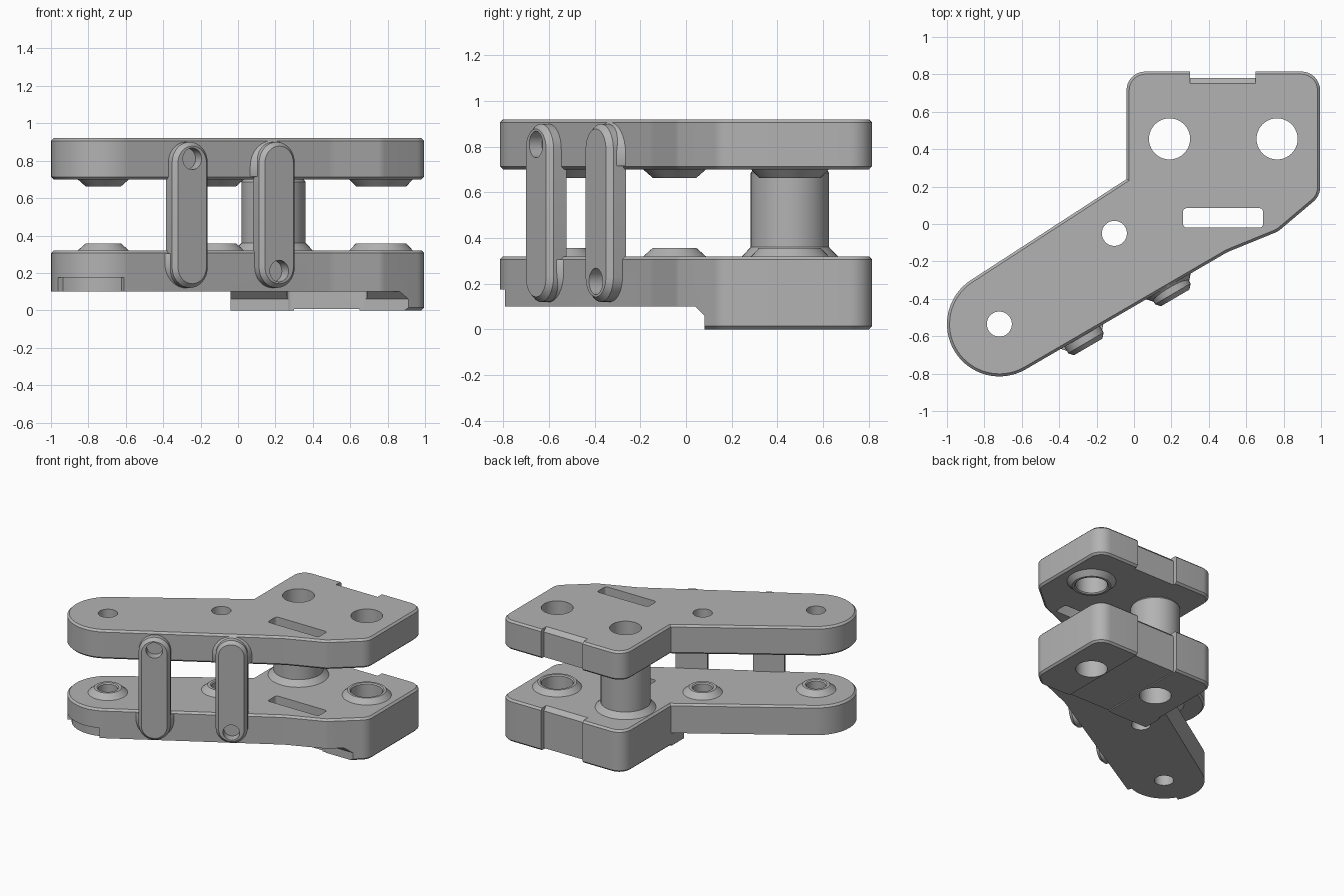
import bpy
import bmesh
from math import cos, sin, tan, pi, radians
from mathutils import Vector

if "Cube" in bpy.data.objects:
    bpy.data.objects.remove(bpy.data.objects["Cube"])

grey = bpy.data.materials.new("plain_grey")
grey.use_nodes = True
grey.diffuse_color = (0.45, 0.45, 0.45, 1)
grey.node_tree.nodes["Principled BSDF"].inputs["Base Color"].default_value = (0.45, 0.45, 0.45, 1)

LOW, HIGH = (0.0, 0.32), (0.70, 0.92)
MID = 0.51                       # the two plates mirror about this height
END = Vector((-0.72, -0.535))    # centre of the rounded arm end
END_R = 0.28
SLOPE = radians(30.3)            # direction of the arm's front edge


def loft(name, rings, cap=True):
    """Skin a series of closed rings; without caps the series closes on itself."""
    bm = bmesh.new()
    loops = [[bm.verts.new(p) for p in ring] for ring in rings]
    pairs = list(zip(loops, loops[1:]))
    if not cap:
        pairs.append((loops[-1], loops[0]))
    for a, b in pairs:
        for i in range(len(a)):
            j = (i + 1) % len(a)
            bm.faces.new((a[i], a[j], b[j], b[i]))
    if cap:
        bm.faces.new(loops[0])
        bm.faces.new(loops[-1])
    bmesh.ops.recalc_face_normals(bm, faces=bm.faces)
    mesh = bpy.data.meshes.new(name)
    bm.to_mesh(mesh)
    bm.free()
    mesh.materials.append(grey)
    obj = bpy.data.objects.new(name, mesh)
    bpy.context.collection.objects.link(obj)
    return obj


def prism(name, points, lo, hi, axis="z"):
    place = (lambda p, h: (p[0], p[1], h)) if axis == "z" else (lambda p, h: (h, p[0], p[1]))
    return loft(name, [[place(p, h) for p in points] for h in (lo, hi)])


def arc(centre, r, start, stop, steps):
    angles = [radians(start + (stop - start) * i / steps) for i in range(steps + 1)]
    return [(centre[0] + r * cos(a), centre[1] + r * sin(a)) for a in angles]


def circle(centre, r, n=40):
    return arc(centre, r, 0, 360, n)[:-1]


def fillet(before, corner, after, r, steps=8):
    """Round one corner of an outline."""
    c = Vector(corner)
    u = (Vector(before) - c).normalized()
    v = (Vector(after) - c).normalized()
    half = u.angle(v) / 2
    centre = c + (u + v).normalized() * r / sin(half)
    a, b = c + u * r / tan(half) - centre, c + v * r / tan(half) - centre
    turn = a.angle(b)
    return [tuple(centre + (a * sin((1 - i / steps) * turn) + b * sin(i / steps * turn)) / sin(turn))
            for i in range(steps + 1)]


def ring(name, centre, profile):
    """Lathe a closed (radius, height) profile about a vertical axis."""
    obj = loft(name, [[(x, y, z) for x, y in circle(centre, r)] for r, z in profile], cap=False)
    return finish(obj)


def finish(obj, cutters=()):
    """Apply modifiers and cuts, then smooth the rounded faces."""
    for c in cutters:
        mod = obj.modifiers.new("cut", "BOOLEAN")
        mod.operation, mod.solver, mod.object = "DIFFERENCE", "EXACT", c
    bpy.ops.object.select_all(action="DESELECT")
    obj.select_set(True)
    bpy.context.view_layer.objects.active = obj
    for mod in list(obj.modifiers):
        bpy.ops.object.modifier_apply(modifier=mod.name)
    bpy.ops.object.shade_smooth_by_angle(angle=radians(28))
    for c in cutters:
        bpy.data.objects.remove(c)
    return obj


# Shared plate outline: rounded arm end, then the squarer block
corners = [((0.5, -0.15), 0.3), ((0.77, -0.04), 0.12), ((0.995, 0.15), 0.1),
           ((0.995, 0.815), 0.1), ((-0.04, 0.815), 0.1)]
elbow = (-0.04, 0.24)
outline = arc(END, END_R, 123, 300.3, 32)
track = [outline[-1]] + [c for c, _ in corners] + [elbow]
for i, (c, r) in enumerate(corners):
    outline += fillet(track[i], c, track[i + 2], r)
outline.append(elbow)

big_holes = [(0.19, 0.455), (0.765, 0.455)]
small_holes = [(-0.105, -0.05), tuple(END)]
slot = []
rect = [(0.262, -0.02), (0.69, -0.02), (0.69, 0.085), (0.262, 0.085)]
for i in range(4):
    slot += fillet(rect[i - 1], rect[i], rect[(i + 1) % 4], 0.02, 4)


def plate(name, span, extra=()):
    lo, hi = span
    obj = prism(name, outline, lo, hi)
    bev = obj.modifiers.new("edge", "BEVEL")
    bev.width, bev.segments, bev.angle_limit = 0.014, 1, radians(65)
    cuts = [prism("hole_cutter", circle(c, 0.11), -1, 2) for c in big_holes]
    cuts += [prism("hole_cutter", circle(c, 0.067), -1, 2) for c in small_holes]
    cuts.append(prism("slot_cutter", slot, -1, 2))
    notch = [(0.9, -1), (0.78, -1), (0.78, hi - 0.03), (0.74, hi + 0.01), (0.9, hi + 0.01)]
    cuts.append(prism("notch_cutter", notch, 0.30, 0.65, "x"))
    return finish(obj, cuts + list(extra))


# Underside relief leaves the deeper block at the back of the lower plate
under_front = prism("under_front_cutter",
                    [(-1, -0.1), (0.08, -0.1), (0.08, 0.06), (0.04, 0.1), (-1, 0.1)], -1.2, 1.2, "x")
under_side = prism("under_side_cutter", [(-1.2, -1), (-0.04, -1), (-0.04, 1), (-1.2, 1)], -0.1, 0.1)
under_groove = prism("under_groove_cutter", [(-1, -0.1), (1, -0.1), (1, 0.008), (-1, 0.008)],
                     0.30, 0.65, "x")
end_recess = prism("end_recess_cutter",
                   arc(END, 0.25, 210, 293, 12) + arc(END, 0.4, 293, 210, 12), 0, 0.175)

plate("lower_plate", LOW, (under_front, under_side, under_groove, end_recess))
plate("upper_plate", HIGH)

# Raised conical rims facing each other on the two plates
for label, holes, inner, foot, top in (("big", big_holes[1:], 0.11, 0.17, 0.135),
                                       ("small", small_holes, 0.067, 0.137, 0.095)):
    for i, c in enumerate(holes):
        shape = [(inner, 0.31), (foot, 0.31), (foot, 0.32), (top, 0.357), (inner + 0.008, 0.357),
                 (inner, 0.349)]
        ring(f"{label}_rim_lower_{i}", c, shape)
        ring(f"{label}_rim_upper_{i}", c, [(r, 2 * MID - z) for r, z in shape])

# Hollow post between the plates, with a flared foot
ring("post", big_holes[0], [(0.11, 0.31), (0.21, 0.31), (0.21, 0.32), (0.172, 0.36),
                            (0.172, 0.685), (0.16, 0.702), (0.11, 0.702)])

# Upright bars on the arm's front edge; the second is the first turned upside down
along = Vector((cos(SLOPE), sin(SLOPE), 0))
out = Vector((sin(SLOPE), -cos(SLOPE), 0))


def stadium(r, lo, hi):
    return arc((0, hi), r, 0, 180, 16) + arc((0, lo), r, 180, 360, 16)


def bar(name, base, flip):
    def world(u, d, z):
        p = Vector(base) + along * u + out * d
        p.z = 2 * MID - z if flip else z
        return p

    def layers(label, spec, lo, hi, top=2):
        return loft(label, [[world(u, d, min(z, top)) for u, z in stadium(r, lo, hi)]
                            for r, d in spec])

    body = layers(name, [(0.11, -0.01), (0.11, 0.055), (0.088, 0.08)], 0.23, 0.79)
    hole = loft("bar_hole_cutter", [[world(u, d, z) for u, z in circle((0, 0.81), 0.058, 28)]
                                    for d in (-0.1, 0.2)])
    finish(body, [hole])
    # flare where the bar grows out of its plate
    finish(layers(name + "_flare", [(0.15, -0.01), (0.145, 0.0), (0.105, 0.045)], 0.25, 0.30, 0.305))


bar("left_end_bar", (-0.285, -0.588, 0), False)
bar("middle_bar", (0.18, -0.326, 0), True)
